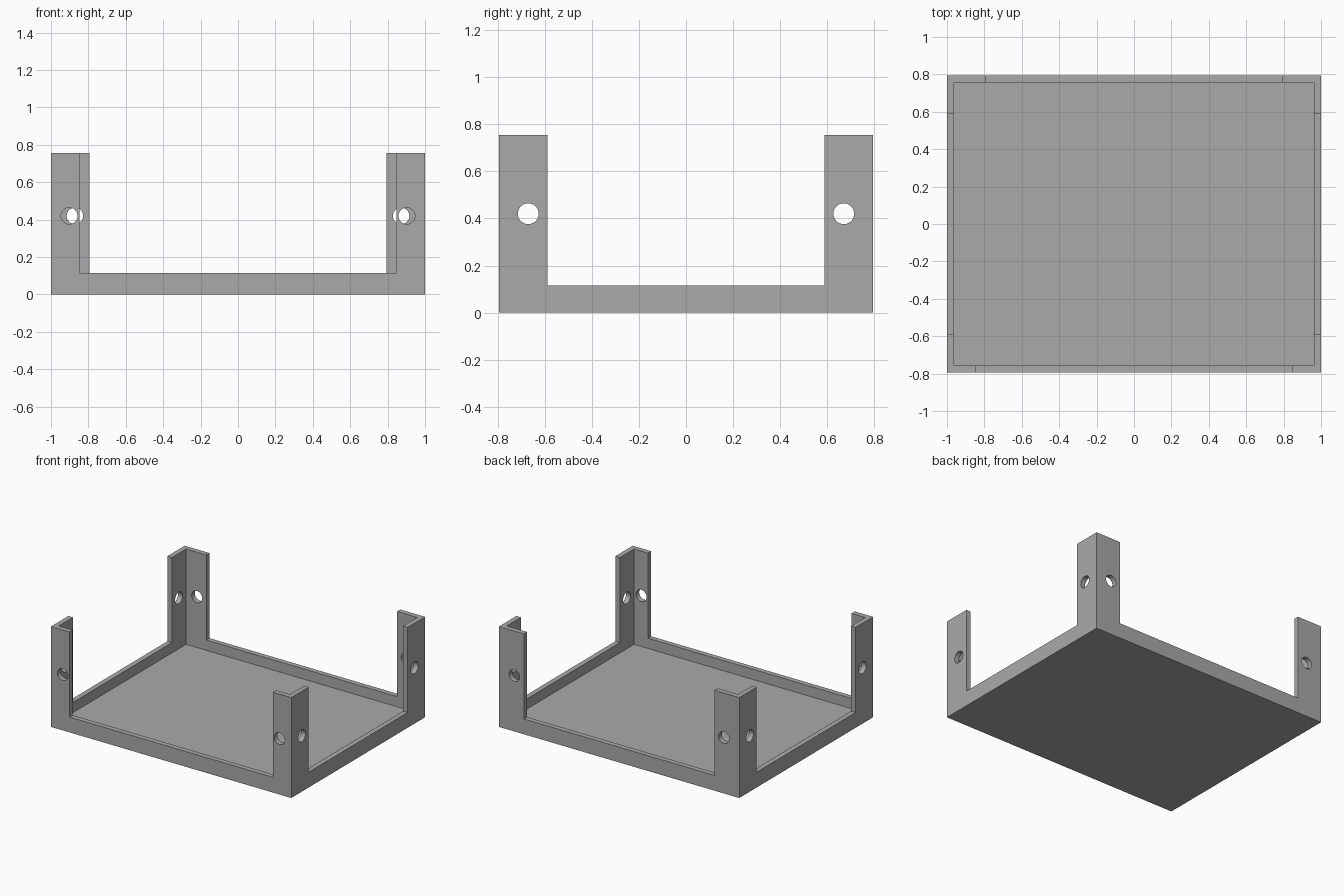
import bpy

if "Cube" in bpy.data.objects:
    bpy.data.objects.remove(bpy.data.objects["Cube"])

X, Y, TOP = 1.0, 0.795, 0.755      # outer half sizes and height
WALL, RIM = 0.038, 0.115           # wall thickness, low rim height
HOLE_Z, HOLE_R = 0.42, 0.044

grey = bpy.data.materials.new("grey")
grey.diffuse_color = (0.4, 0.4, 0.4, 1)
grey.use_nodes = True
grey.node_tree.nodes["Principled BSDF"].inputs["Base Color"].default_value = grey.diffuse_color


def box(name, lo, hi):
    mid = [(a + b) / 2 for a, b in zip(lo, hi)]
    bpy.ops.mesh.primitive_cube_add(size=1, location=mid)
    ob = bpy.context.object
    ob.name = name
    ob.scale = [b - a for a, b in zip(lo, hi)]
    bpy.ops.object.transform_apply(location=True, rotation=False, scale=True)
    return ob


def rod(name, loc, rot, length):
    bpy.ops.mesh.primitive_cylinder_add(vertices=48, radius=HOLE_R, depth=length,
                                        location=loc, rotation=rot)
    ob = bpy.context.object
    ob.name = name
    return ob


# Solid block that becomes the tray with four corner posts
tray = box("corner_post_tray", (-X, -Y, 0), (X, Y, TOP))
tray.data.materials.append(grey)

cutters = [
    # Inside of the tray
    box("cavity_cutter", (-X + WALL, -Y + WALL, WALL), (X - WALL, Y - WALL, 1)),
    # Gaps between posts: sides, front (wider) and back
    box("side_gap_cutter", (-1.2, -0.588, RIM), (1.2, 0.588, 1.1)),
    box("front_gap_cutter", (-0.847, -1, RIM), (0.847, -0.5, 1.2)),
    box("back_gap_cutter", (-0.793, 0.5, RIM), (0.793, 1, 1.2)),
]
# Screw holes through each post face
for s in (-1, 1):
    cutters.append(rod("side_hole_cutter", (0, s * 0.67, HOLE_Z), (0, 1.570796, 0), 2.4))
    cutters.append(rod("front_hole_cutter", (s * 0.902, -Y, HOLE_Z), (1.570796, 0, 0), 0.15))
    cutters.append(rod("back_hole_cutter", (s * 0.872, Y, HOLE_Z), (1.570796, 0, 0), 0.15))

bpy.context.view_layer.objects.active = tray
for c in cutters:
    c.hide_render = True
    mod = tray.modifiers.new("cut", 'BOOLEAN')
    mod.operation = 'DIFFERENCE'
    mod.solver = 'EXACT'
    mod.object = c
    bpy.ops.object.modifier_apply(modifier=mod.name)
for c in cutters:
    bpy.data.objects.remove(c, do_unlink=True)

# Keep a single colour and smooth only the hole walls
tray.data.materials.clear()
tray.data.materials.append(grey)
bpy.ops.object.select_all(action='DESELECT')
tray.select_set(True)
bpy.context.view_layer.objects.active = tray
bpy.ops.object.shade_smooth_by_angle(angle=0.5)
